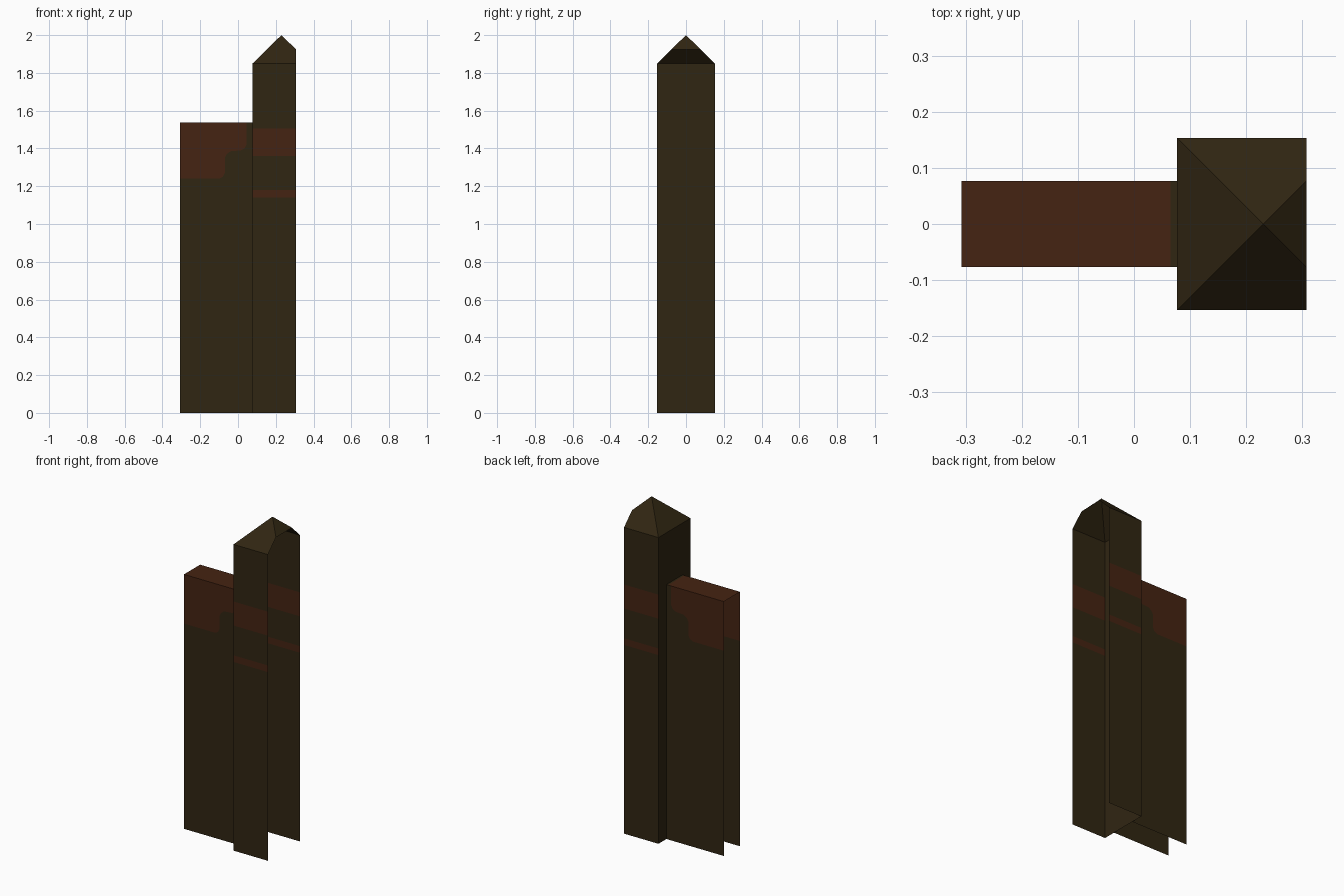
import bpy
import bmesh

cube = bpy.data.objects.get("Cube")
if cube:
    bpy.data.objects.remove(cube, do_unlink=True)


def make_material(name, rgb):
    mat = bpy.data.materials.new(name)
    color = (*rgb, 1.0)
    mat.diffuse_color = color
    mat.use_nodes = True
    mat.node_tree.nodes["Principled BSDF"].inputs["Base Color"].default_value = color
    return mat


OLIVE, RUST = 0, 1
materials = [make_material("dark_olive", (0.030, 0.019, 0.006)),
             make_material("rust_brown", (0.060, 0.017, 0.006))]


def build(name, faces):
    """Make one object from (corner points, material index) pairs."""
    bm = bmesh.new()
    for points, index in faces:
        face = bm.faces.new([bm.verts.new(p) for p in points])
        face.material_index = index
    bmesh.ops.remove_doubles(bm, verts=bm.verts, dist=0.0001)
    mesh = bpy.data.meshes.new(name)
    bm.to_mesh(mesh)
    bm.free()
    for mat in materials:
        mesh.materials.append(mat)
    obj = bpy.data.objects.new(name, mesh)
    bpy.context.collection.objects.link(obj)
    return obj


def front_and_back(outline, depth, index):
    """Upright sheets at -depth and +depth, both facing outward."""
    front = [(x, -depth, z) for x, z in outline]
    back = [(x, depth, z) for x, z in reversed(outline)]
    return [(front, index), (back, index)]


END = 0.307      # open outer ends
JOIN = 0.077     # where wall and post meet
POST_D = 0.153   # half depth of post
WALL_D = 0.077   # half depth of wall
EAVES, PEAK, WALL_TOP = 1.85, 2.0, 1.537

# Post: banded front and back, plain inner side, open outer side and bottom
levels = [0, 1.14, 1.18, 1.36, 1.505, EAVES]
post = []
for i, (low, high) in enumerate(zip(levels, levels[1:])):
    strip = [(JOIN, low), (END, low), (END, high), (JOIN, high)]
    post += front_and_back(strip, POST_D, RUST if i % 2 else OLIVE)
post.append(([(JOIN, POST_D, 0), (JOIN, -POST_D, 0)]
             + [(JOIN, -POST_D, z) for z in levels[1:]]
             + [(JOIN, POST_D, z) for z in reversed(levels[1:])], OLIVE))
build("post", post)

# Pointed roof, cut off flush with the open side of the post
apex = (JOIN + POST_D, 0, PEAK)
cut_y = END - apex[0]
cut_z = PEAK - (PEAK - EAVES) * cut_y / POST_D
inner_front, inner_back = (JOIN, -POST_D, EAVES), (JOIN, POST_D, EAVES)
outer_front, outer_back = (END, -POST_D, EAVES), (END, POST_D, EAVES)
cut_front, cut_back = (END, -cut_y, cut_z), (END, cut_y, cut_z)
build("post_roof", [
    ([inner_back, inner_front, apex], OLIVE),
    ([inner_front, outer_front, cut_front, apex], OLIVE),
    ([outer_back, inner_back, apex, cut_back], OLIVE),
    ([cut_front, cut_back, apex], OLIVE),
])

# Wall: stepped rust patch at the upper outer corner of both sides
step = [(-END, 1.24), (-0.10, 1.24), (-0.08, 1.25), (-0.07, 1.27),
        (-0.07, 1.35), (-0.06, 1.37), (-0.04, 1.385), (0.015, 1.39),
        (0.035, 1.40), (0.045, 1.42), (0.045, WALL_TOP)]
patch = step + [(-END, WALL_TOP)]
lower = [(-END, 0), (JOIN, 0), (JOIN, WALL_TOP)] + step[::-1]
wall = front_and_back(patch, WALL_D, RUST) + front_and_back(lower, WALL_D, OLIVE)
build("wall", wall)

# Wall top: rust with a narrow olive strip beside the post
top = []
for left, right, index in ((-END, 0.065, RUST), (0.065, JOIN, OLIVE)):
    top.append(([(left, -WALL_D, WALL_TOP), (right, -WALL_D, WALL_TOP),
                 (right, WALL_D, WALL_TOP), (left, WALL_D, WALL_TOP)], index))
build("wall_top", top)
